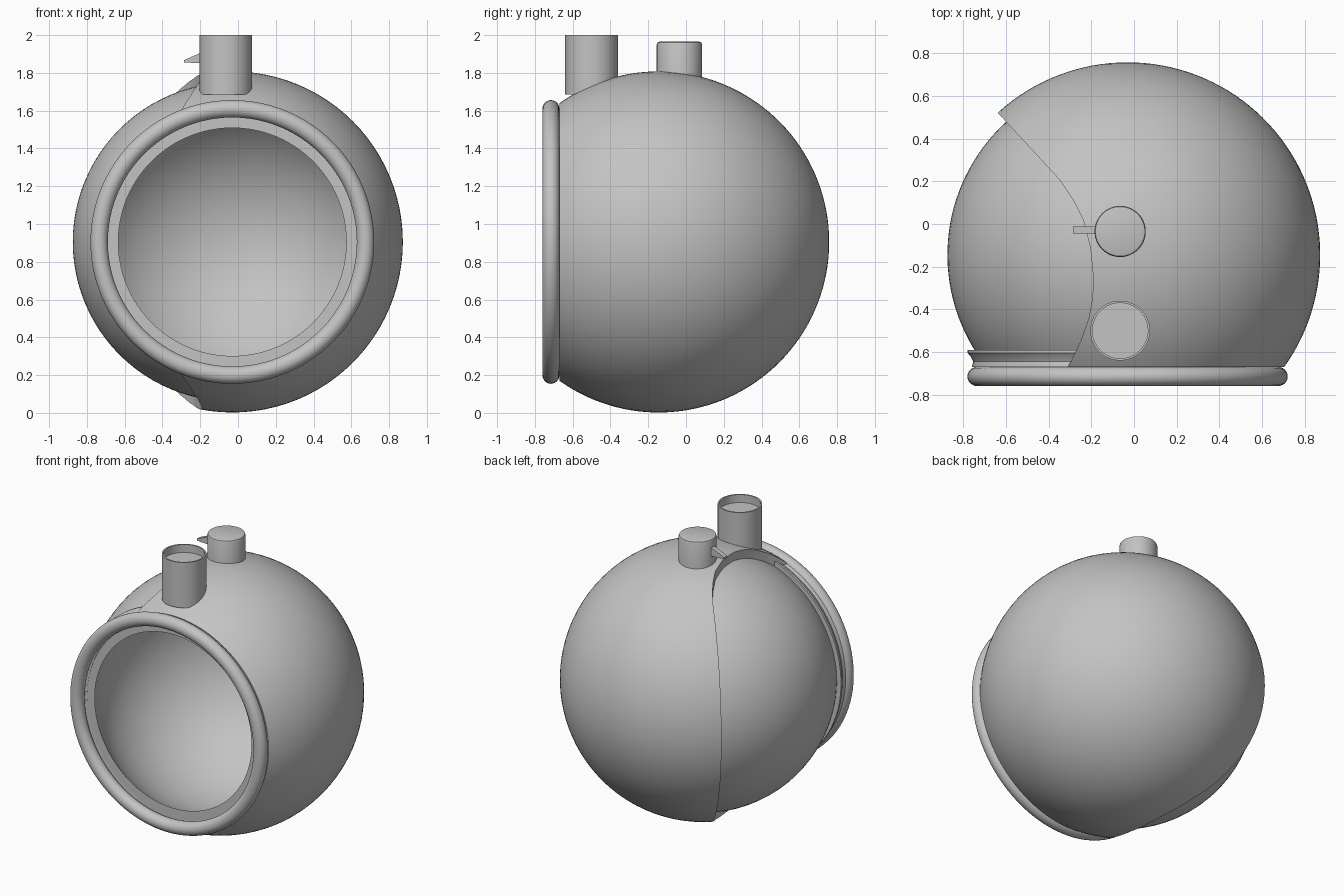
import bpy, bmesh
from math import pi, sin, cos, acos, radians
from mathutils import Matrix, Vector

cube = bpy.data.objects.get("Cube")
if cube:
    bpy.data.objects.remove(cube)

CENTRE = Vector((-0.03, -0.145, 0.905))
FRONT = -0.67 - CENTRE.y      # front cut of the shells, from the centre

grey = bpy.data.materials.new("plain grey")
grey.use_nodes = True
grey.diffuse_color = (0.55, 0.55, 0.55, 1)
grey.node_tree.nodes["Principled BSDF"].inputs["Base Color"].default_value = grey.diffuse_color


def finish(name, bm):
    bmesh.ops.remove_doubles(bm, verts=bm.verts, dist=1e-5)
    bmesh.ops.recalc_face_normals(bm, faces=bm.faces)
    mesh = bpy.data.meshes.new(name)
    bm.to_mesh(mesh)
    bm.free()
    mesh.materials.append(grey)
    obj = bpy.data.objects.new(name, mesh)
    bpy.context.collection.objects.link(obj)
    return obj


def smooth(obj):
    bpy.ops.object.select_all(action='DESELECT')
    obj.select_set(True)
    bpy.context.view_layer.objects.active = obj
    bpy.ops.object.shade_smooth_by_angle(angle=radians(35))


def lathe(name, profile, place, closed=False, steps=96):
    """Spin (radius, height) points about z, then place the result."""
    bm = bmesh.new()
    vs = [bm.verts.new((r, 0, h)) for r, h in profile]
    pairs = list(zip(vs, vs[1:])) + ([(vs[-1], vs[0])] if closed else [])
    edges = [bm.edges.new(p) for p in pairs]
    bmesh.ops.spin(bm, geom=vs + edges, cent=(0, 0, 0), axis=(0, 0, 1),
                   angle=2 * pi, steps=steps, use_duplicate=False)
    bm.transform(place)
    return finish(name, bm)


def prism(name, outline, direction):
    bm = bmesh.new()
    face = bm.faces.new([bm.verts.new(p) for p in outline])
    new = bmesh.ops.extrude_face_region(bm, geom=[face])["geom"]
    bmesh.ops.translate(bm, vec=direction,
                        verts=[v for v in new if isinstance(v, bmesh.types.BMVert)])
    return finish(name, bm)


def arc(radius, n=48):
    """Arc from the back pole to the front cut."""
    end = acos(FRONT / radius)
    pts = [(radius * sin(end * i / n), radius * cos(end * i / n)) for i in range(n + 1)]
    pts[0] = (0, radius)
    return pts


def shell(name, outer, inner):
    return lathe(name, arc(outer) + arc(inner)[::-1], along_y)


# Local z of the lathed shells runs toward the back
along_y = Matrix.Translation(CENTRE) @ Matrix.Rotation(radians(-90), 4, 'X')

# Inner shell, open at the front
smooth(shell("inner_shell", 0.845, 0.80))

# Outer shell, trimmed on one side along a curved vertical cut
outer_shell = shell("outer_shell", 0.903, 0.84)
cut_line = [(-0.92, 0.827), (-0.64, 0.523), (-0.348, 0.206), (-0.285, 0.112),
            (-0.236, 0.014), (-0.205, -0.11), (-0.19, -0.257), (-0.195, -0.35),
            (-0.213, -0.444), (-0.25, -0.55), (-0.306, -0.664), (-0.40, -0.85),
            (-1.2, -0.85), (-1.2, 0.827)]
cutter = prism("shell_cutter", [(x, y, -0.3) for x, y in cut_line], (0, 0, 2.6))
cutter.hide_render = True
mod = outer_shell.modifiers.new("trim", 'BOOLEAN')
mod.operation = 'DIFFERENCE'
mod.solver = 'EXACT'
mod.object = cutter
bpy.context.view_layer.objects.active = outer_shell
bpy.ops.object.modifier_apply(modifier=mod.name)
bpy.data.objects.remove(cutter)
smooth(outer_shell)

# Rounded rim around the opening
rim = [(0.705 + 0.046 * cos(a), FRONT - 0.045 + 0.045 * sin(a))
       for a in (2 * pi * i / 24 for i in range(24))]
smooth(lathe("front_rim", rim, along_y, closed=True))

# Grooved flange behind the rim
flange = [(0.69, 0.08), (0.75, 0.08), (0.75, 0.065), (0.733, 0.045),
          (0.724, 0.025), (0.73, 0), (0.655, 0.004)]
smooth(lathe("rim_flange", [(r, FRONT + h) for r, h in flange], along_y, closed=True))

# Open tube on top, near the front
tube = [(0, 1.685), (0.14, 1.685), (0.14, 2.0), (0.13, 2.0), (0.13, 1.945), (0, 1.945)]
smooth(lathe("front_tube", tube, Matrix.Translation((-0.065, -0.5, 0)), steps=64))

# Capped knob on the crown
knob = [(0, 1.7), (0.12, 1.7), (0.12, 1.95), (0.116, 1.961), (0.105, 1.965), (0, 1.965)]
smooth(lathe("crown_knob", knob, Matrix.Translation((-0.065, -0.035, 0)), steps=64))

# Small tapered lever on the knob
lever = [(-0.285, 1.855), (-0.15, 1.85), (-0.15, 1.915), (-0.2, 1.905), (-0.285, 1.868)]
prism("knob_lever", [(x, -0.045, z) for x, z in lever], (0, 0.033, 0))
